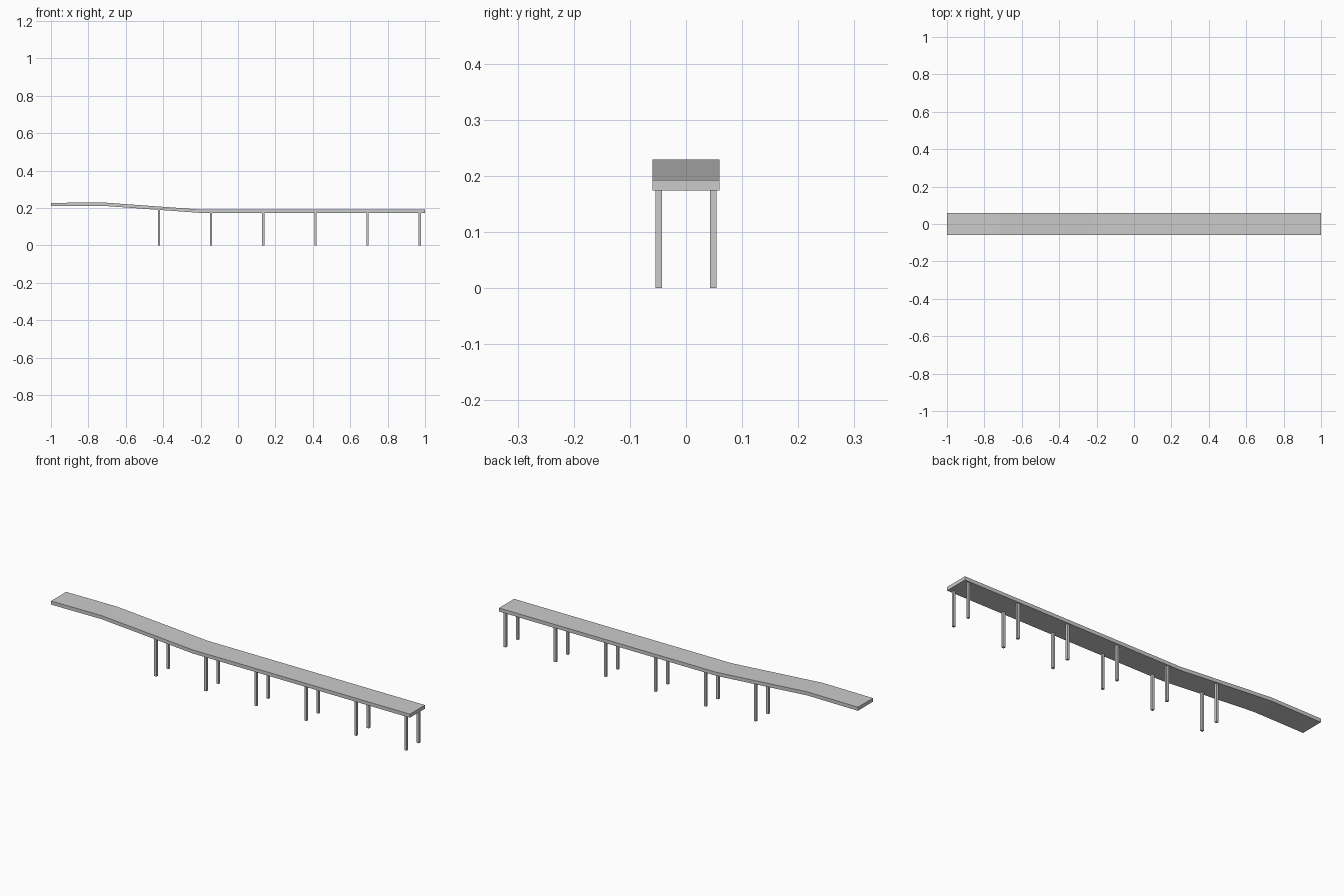
import bpy, bmesh

if "Cube" in bpy.data.objects:
    bpy.data.objects.remove(bpy.data.objects["Cube"])

# Deck side profile: top edge as (x, z), swept across the width
TOP = [(-1.0, 0.227), (-0.72, 0.229), (-0.21, 0.192), (1.0, 0.192)]
THICK, HALF_W = 0.018, 0.06


def add_object(name, bm):
    bmesh.ops.recalc_face_normals(bm, faces=bm.faces)
    mesh = bpy.data.meshes.new(name)
    bm.to_mesh(mesh)
    bm.free()
    obj = bpy.data.objects.new(name, mesh)
    bpy.context.collection.objects.link(obj)
    return obj


def deck_bottom(x):
    for (x0, z0), (x1, z1) in zip(TOP, TOP[1:]):
        if x0 <= x <= x1:
            return z0 + (z1 - z0) * (x - x0) / (x1 - x0) - THICK


# Deck: one quad section per profile point, bridged and capped
bm = bmesh.new()
rings = [[bm.verts.new((x, y, z + dz)) for y, dz in
          ((-HALF_W, 0), (HALF_W, 0), (HALF_W, -THICK), (-HALF_W, -THICK))]
         for x, z in TOP]
for a, b in zip(rings, rings[1:]):
    for i in range(4):
        j = (i + 1) % 4
        bm.faces.new((a[i], a[j], b[j], b[i]))
bm.faces.new(rings[0])
bm.faces.new(rings[-1])
add_object("deck", bm)

# Posts: six pairs of square posts reaching the underside of the deck
POST = 0.012
for n in range(6):
    x = -0.423 + n * 0.279
    h = deck_bottom(x) + 0.001
    for side, y in (("front", -0.0485), ("back", 0.0485)):
        bm = bmesh.new()
        bmesh.ops.create_cube(bm, size=1)
        bmesh.ops.scale(bm, vec=(POST, POST, h), verts=bm.verts)
        bmesh.ops.translate(bm, vec=(x, y, h / 2), verts=bm.verts)
        add_object(f"{side}_post_{n + 1}", bm)
